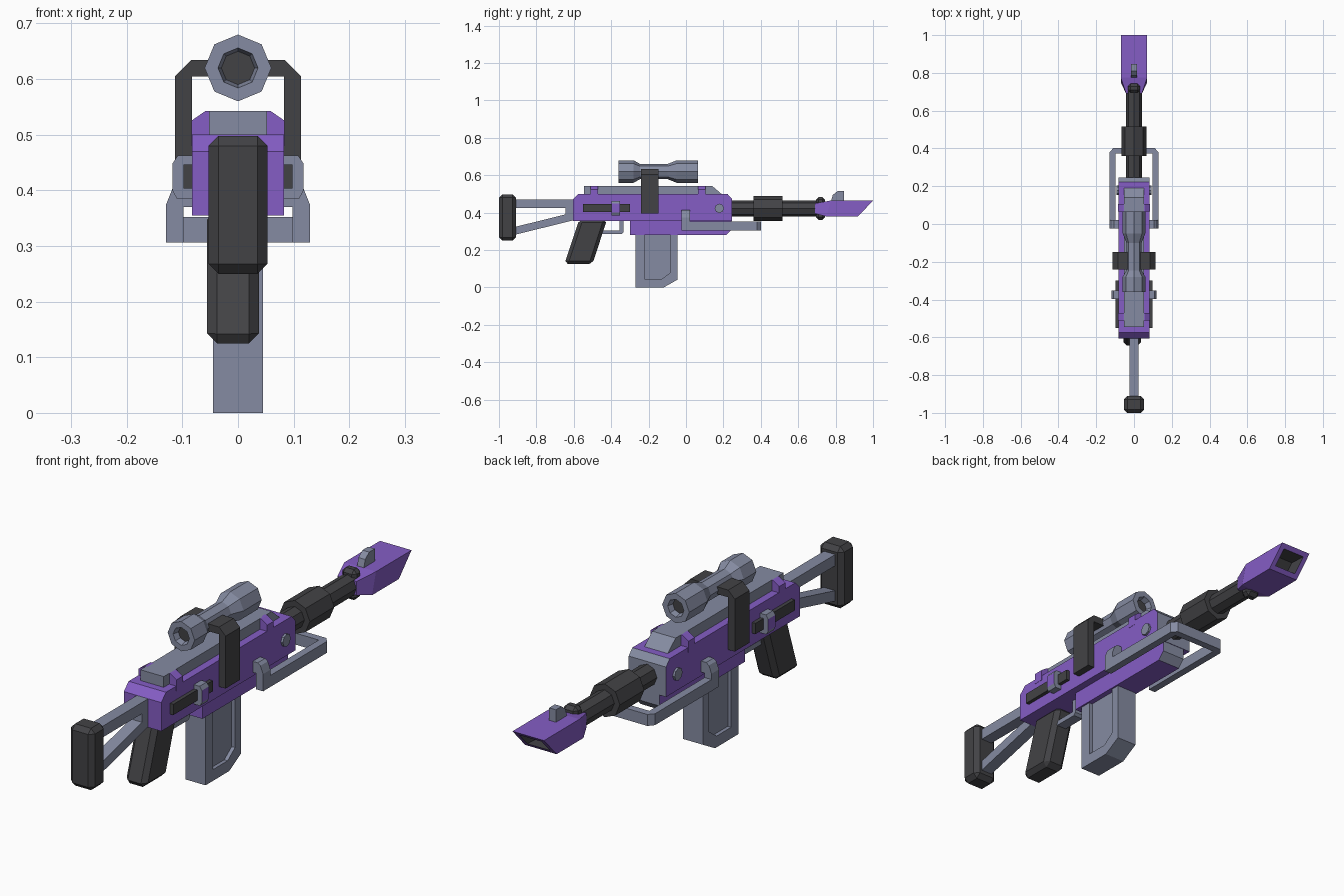
import bpy, bmesh, math

if "Cube" in bpy.data.objects:
    bpy.data.objects.remove(bpy.data.objects["Cube"], do_unlink=True)


def material(name, rgb):
    m = bpy.data.materials.new(name)
    m.use_nodes = True
    m.diffuse_color = (*rgb, 1)
    m.node_tree.nodes["Principled BSDF"].inputs["Base Color"].default_value = (*rgb, 1)
    return m


PURPLE = material("purple", (0.235, 0.11, 0.56))
GREY = material("blue grey", (0.235, 0.26, 0.36))
DARK = material("charcoal", (0.055, 0.055, 0.06))


def loft(name, rings, mat, second=None, rule=None, bevel=0):
    """Join equal rings of points into a capped solid; rule picks faces of the second colour."""
    bm = bmesh.new()
    loops = [[bm.verts.new(p) for p in ring] for ring in rings]
    n = len(loops[0])
    for a, b in zip(loops, loops[1:]):
        for i in range(n):
            j = (i + 1) % n
            bm.faces.new((a[i], a[j], b[j], b[i]))
    bm.faces.new(loops[0])
    bm.faces.new(loops[-1])
    bmesh.ops.recalc_face_normals(bm, faces=bm.faces)
    bm.normal_update()
    if rule:
        for f in bm.faces:
            f.material_index = int(rule(f))
    me = bpy.data.meshes.new(name)
    bm.to_mesh(me)
    bm.free()
    me.materials.append(mat)
    if second:
        me.materials.append(second)
    ob = bpy.data.objects.new(name, me)
    bpy.context.collection.objects.link(ob)
    if bevel:
        mod = ob.modifiers.new("chamfer", "BEVEL")
        mod.width, mod.segments = bevel, 1
        mod.limit_method, mod.angle_limit = "ANGLE", math.radians(40)
    return ob


def prism(name, pts, axis, lo, hi, mat, **kw):
    """Extrude an outline along x (y,z points), y (x,z points) or z (x,y points)."""
    place = {"x": lambda p, t: (t, p[0], p[1]),
             "y": lambda p, t: (p[0], t, p[1]),
             "z": lambda p, t: (p[0], p[1], t)}[axis]
    return loft(name, [[place(p, t) for p in pts] for t in (lo, hi)], mat, **kw)


def rect(a, b, c, d):
    return [(a, c), (b, c), (b, d), (a, d)]


def box(name, x, y, z, mat, **kw):
    return prism(name, rect(*x, *y), "z", *z, mat, **kw)


def turned(name, profile, z, mat, sides=8, **kw):
    """Turn (y, radius) points around a lengthwise axis at height z."""
    angles = [math.tau * i / sides for i in range(sides)]
    rings = [[(r * math.cos(t), y, z + r * math.sin(t)) for t in angles] for y, r in profile]
    return loft(name, rings, mat, **kw)


# Receiver, with grey forward faces
front = lambda f: f.normal.y > 0.3
prism("receiver", [(-.605, .355), (-.605, .47), (-.575, .5), (.222, .5), (.245, .475), (.245, .355)],
      "x", -.083, .083, PURPLE, second=GREY, rule=front)
prism("lower_receiver", [(-.3, .36), (-.3, .28), (.215, .28), (.243, .31), (.243, .36)],
      "x", -.052, .052, PURPLE, second=GREY, rule=front)
prism("top_rail", [(-.545, .49), (-.545, .543), (.14, .543), (.19, .5), (.19, .49)],
      "x", -.052, .052, GREY)

# Shoulder stock
box("butt_pad", (-.053, .053), (-1, -.91), (.25, .498), DARK, bevel=.018)
for part, outline in {
    "upper": rect(-.93, -.6, .425, .47),
    "lower": [(-.93, .278), (-.6, .36), (-.6, .402), (-.93, .32)],
    "rear": rect(-.645, -.6, .365, .47),
}.items():
    prism(f"stock_{part}_bar", outline, "x", -.025, .025, GREY)

# Grip and trigger guard
prism("grip", [(-.57, .365), (-.65, .125), (-.5, .125), (-.422, .365)],
      "x", -.056, .038, DARK, bevel=.018)
prism("trigger_guard", [(-.45, .285), (-.345, .285), (-.335, .295), (-.335, .36),
                        (-.355, .36), (-.355, .305), (-.45, .305)], "x", -.022, .022, GREY)

# Magazine: raised frame around a thinner core
prism("magazine_frame", [(-.27, .29), (-.27, 0), (-.12, 0), (-.045, .042), (-.045, .29), (-.083, .29),
                         (-.083, .08), (-.13, .045), (-.222, .045), (-.222, .29)],
      "x", -.045, .045, GREY)
prism("magazine_core", [(-.25, .29), (-.25, .02), (-.12, .02), (-.065, .05), (-.065, .29)],
      "x", -.03, .03, GREY)

# Scope with recessed lenses
turned("scope", [(-.335, .03), (-.36, .036), (-.36, .06), (-.28, .06), (-.245, .04),
                 (-.1, .04), (-.05, .06), (.065, .06), (.065, .036), (.04, .03)],
       .62, GREY, second=DARK, rule=lambda f: len(f.verts) > 4)
prism("scope_strap", [(-.113, .395), (-.113, .605), (-.084, .634), (.084, .634), (.113, .605), (.113, .395),
                      (.083, .395), (.083, .605), (-.083, .605), (-.083, .395)],
      "y", -.24, -.148, DARK)

# Details repeated on both flanks
for side, s in (("left", 1), ("right", -1)):
    box(f"{side}_bolt_slot", (s * .07, s * .098), (-.55, -.3), (.403, .446), DARK)
    prism(f"{side}_bolt_catch", [(s * .08, .385), (s * .11, .385), (s * .118, .4),
                                 (s * .118, .448), (s * .108, .463), (s * .08, .463)],
          "y", -.398, -.352, GREY, second=PURPLE, rule=lambda f: abs(f.normal.x) > .9)
    for place, y in (("rear", -.49), ("front", .085)):
        prism(f"{side}_{place}_lug", [(s * .045, .48), (s * .084, .48), (s * .084, .525),
                                      (s * .058, .543), (s * .045, .543)],
              "y", y - .02, y + .02, PURPLE)
    disc = [(.178 + .025 * math.cos(math.tau * i / 8), .423 + .025 * math.sin(math.tau * i / 8))
            for i in range(8)]
    prism(f"{side}_pin", disc, "x", s * .07, s * .092, GREY)
    prism(f"{side}_handle_post", [(s * .075, .37), (s * .098, .37), (s * .098, .306), (s * .129, .306),
                                  (s * .129, .375), (s * .117, .405), (s * .105, .414), (s * .075, .414)],
          "y", -.025, .022, GREY)

# Folding handle loop
prism("handle_loop", [(-.129, -.025), (-.129, .38), (-.11, .402), (.11, .402), (.129, .38), (.129, -.025),
                      (.098, -.025), (.098, .372), (-.098, .372), (-.098, -.025)],
      "z", .306, .352, GREY)

# Barrel and sleeve
turned("barrel", [(.23, .043), (.72, .043)], .422, DARK)
turned("barrel_sleeve", [(.36, .067), (.515, .067)], .422, DARK)
box("barrel_collar", (-.032, .032), (.695, .743), (.362, .484), DARK, bevel=.014)

# Muzzle: tapered box with a slanted, hollow mouth
sections = [(.69, .69, .042, .395, .45), (.775, .75, .07, .38, .465), (1, .92, .07, .38, .465),
            (.986, .934, .05, .395, .45), (.92, .868, .046, .395, .45)]
loft("muzzle", [[(-w, yb, zb), (w, yb, zb), (w, yt, zt), (-w, yt, zt)] for yt, yb, w, zb, zt in sections],
     PURPLE, second=DARK,
     rule=lambda f: f.calc_center_median().y > .85 and all(
         abs(v.co.x) < .055 for v in f.verts))
prism("front_sight", [(.775, .46), (.785, .495), (.81, .515), (.846, .515), (.846, .46)],
      "x", -.015, .015, GREY)
